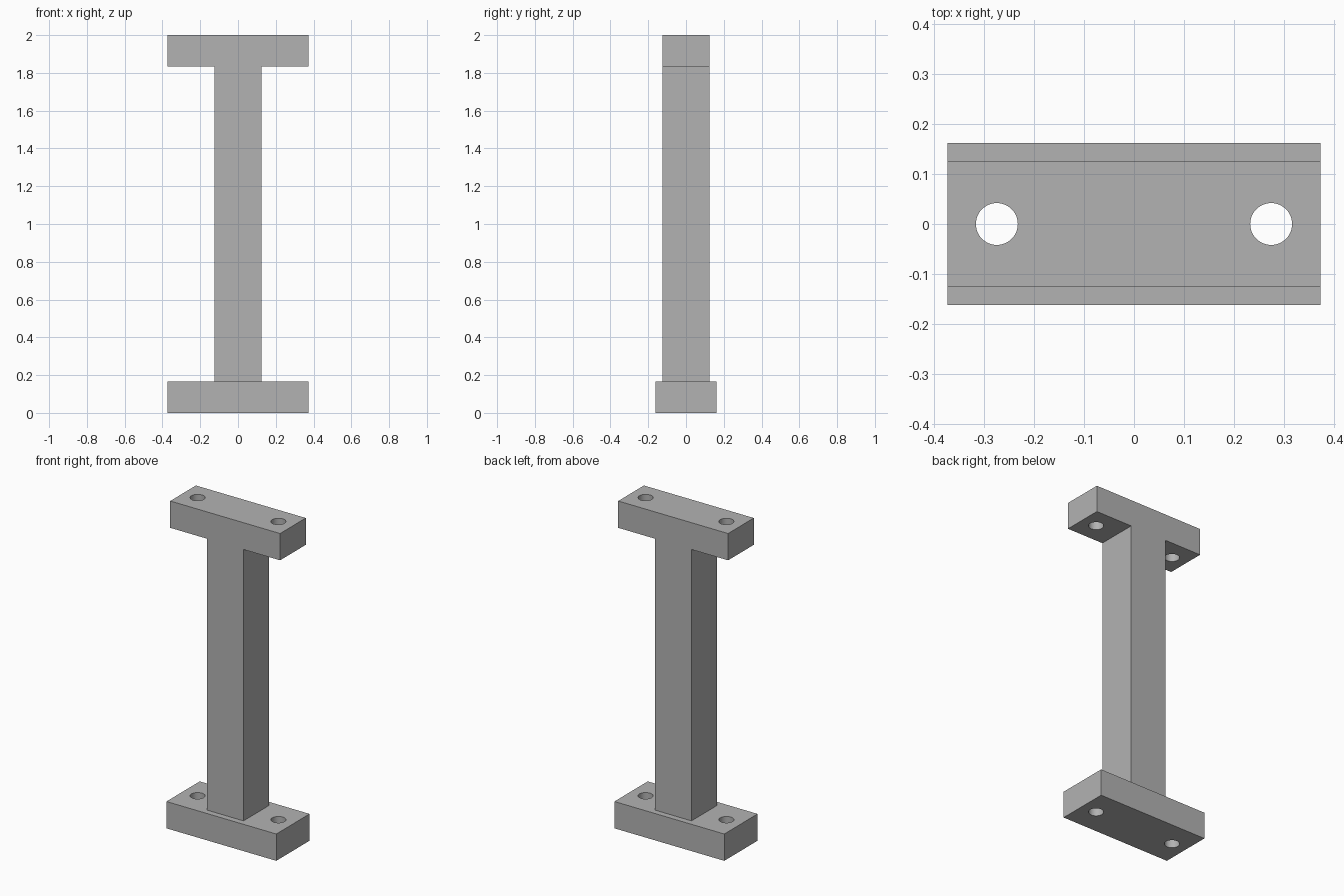
import bpy
import bmesh

cube = bpy.data.objects.get("Cube")
if cube:
    bpy.data.objects.remove(cube, do_unlink=True)

HEIGHT = 2.0
PLATE = 0.165          # thickness of both end plates
HALF_LENGTH = 0.374    # half length of both end plates
HALF_POST = 0.125      # half width of the post
HALF_BASE = 0.162      # half depth of the base plate
HOLE_X, HOLE_R = 0.275, 0.042

grey = bpy.data.materials.new("plain_grey")
grey.use_nodes = True
colour = (0.45, 0.45, 0.45, 1)
grey.diffuse_color = colour
grey.node_tree.nodes["Principled BSDF"].inputs["Base Color"].default_value = colour


def extrude_profile(name, points, half_depth):
    """Extrude an x-z outline along y into a solid."""
    bm = bmesh.new()
    face = bm.faces.new([bm.verts.new((x, -half_depth, z)) for x, z in points])
    result = bmesh.ops.extrude_face_region(bm, geom=[face])
    moved = [g for g in result["geom"] if isinstance(g, bmesh.types.BMVert)]
    bmesh.ops.translate(bm, verts=moved, vec=(0, 2 * half_depth, 0))
    bmesh.ops.recalc_face_normals(bm, faces=bm.faces)
    mesh = bpy.data.meshes.new(name)
    bm.to_mesh(mesh)
    bm.free()
    mesh.materials.append(grey)
    obj = bpy.data.objects.new(name, mesh)
    bpy.context.collection.objects.link(obj)
    return obj


def drill(obj, z):
    """Cut the two bolt holes through a plate centred at height z."""
    for side in (-1, 1):
        bpy.ops.mesh.primitive_cylinder_add(
            vertices=48, radius=HOLE_R, depth=PLATE * 1.5,
            location=(side * HOLE_X, 0, z))
        cutter = bpy.context.object
        cutter.hide_render = True
        cutter.data.materials.append(grey)
        mod = obj.modifiers.new("bolt_hole", 'BOOLEAN')
        mod.operation = 'DIFFERENCE'
        mod.solver = 'EXACT'
        mod.object = cutter
        bpy.ops.object.select_all(action='DESELECT')
        obj.select_set(True)
        bpy.context.view_layer.objects.active = obj
        bpy.ops.object.modifier_apply(modifier=mod.name)
        bpy.data.objects.remove(cutter, do_unlink=True)
    bpy.ops.object.shade_smooth_by_angle()


# Post and top plate as one T-shaped solid
under = HEIGHT - PLATE
right_half = [(HALF_POST, PLATE), (HALF_POST, under),
              (HALF_LENGTH, under), (HALF_LENGTH, HEIGHT)]
left_half = [(-x, z) for x, z in reversed(right_half)]
post = extrude_profile("post_with_top_plate", right_half + left_half, HALF_POST)
drill(post, HEIGHT - PLATE / 2)

# Deeper base plate
outline = [(-HALF_LENGTH, 0), (HALF_LENGTH, 0),
           (HALF_LENGTH, PLATE), (-HALF_LENGTH, PLATE)]
base = extrude_profile("base_plate", outline, HALF_BASE)
drill(base, PLATE / 2)
